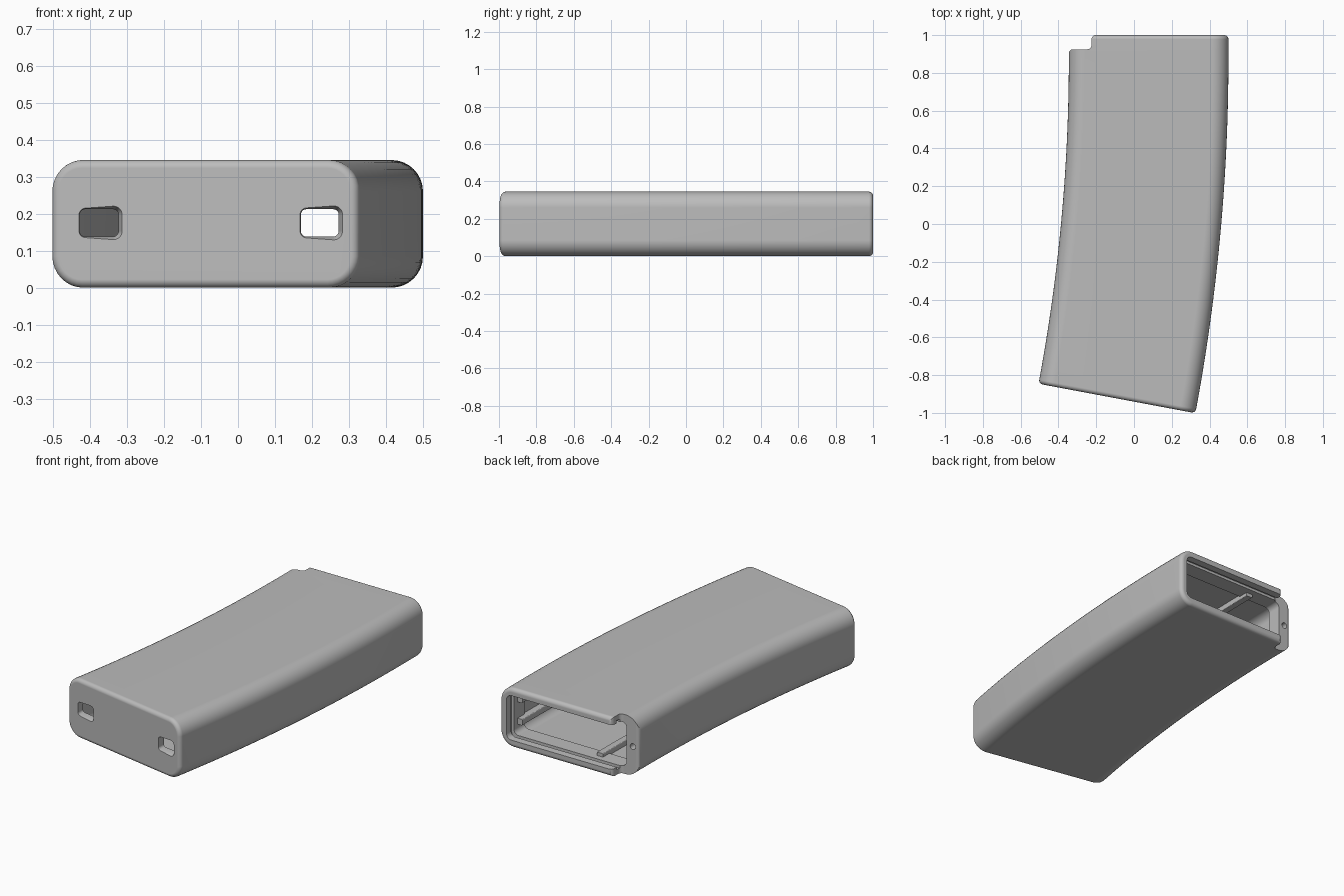
import bpy, bmesh, math
from mathutils import Vector

cube = bpy.data.objects.get("Cube")
if cube:
    bpy.data.objects.remove(cube, do_unlink=True)

grey = bpy.data.materials.new("plain grey")
grey.use_nodes = True
grey.diffuse_color = (0.5, 0.5, 0.5, 1)
grey.node_tree.nodes["Principled BSDF"].inputs["Base Color"].default_value = (0.5, 0.5, 0.5, 1)

# The body is straight above BEND_Y, then follows an arc around CENTRE_X
BEND_Y, CENTRE_X, MID_R = 0.88, -9.7, 9.7775
FRONT, BACK = -0.934, 1.0
LEFT, RIGHT, HEIGHT = 0.5, -0.345, 0.345


def bend(x, y):
    if y >= BEND_Y:
        return x, y
    a = (BEND_Y - y) / MID_R
    r = x - CENTRE_X
    return CENTRE_X + r * math.cos(a), BEND_Y - r * math.sin(a)


def arc(cx, cy, r, a0, a1, n=8):
    steps = [math.radians(a0 + (a1 - a0) * i / n) for i in range(n + 1)]
    return [(cx + r * math.cos(a), cy + r * math.sin(a)) for a in steps]


def rounded(x0, x1, z0, z1, r):
    return (arc(x1 - r, z1 - r, r, 0, 90) + arc(x0 + r, z1 - r, r, 90, 180)
            + arc(x0 + r, z0 + r, r, 180, 270) + arc(x1 - r, z0 + r, r, 270, 360))


def loft(name, loops):
    """Skin a list of equal point loops into a closed solid."""
    bm = bmesh.new()
    rings = [[bm.verts.new(p) for p in loop] for loop in loops]
    for a, b in zip(rings, rings[1:]):
        for i in range(len(a)):
            j = (i + 1) % len(a)
            bm.faces.new((a[i], a[j], b[j], b[i]))
    bm.faces.new(rings[0])
    bm.faces.new(rings[-1])
    bmesh.ops.recalc_face_normals(bm, faces=bm.faces)
    mesh = bpy.data.meshes.new(name)
    bm.to_mesh(mesh)
    bm.free()
    mesh.materials.append(grey)
    obj = bpy.data.objects.new(name, mesh)
    bpy.context.collection.objects.link(obj)
    return obj


def sweep(name, sections, bent=True):
    """Each section is y, x0, x1, z0, z1, corner radius."""
    loops = []
    for y, *rect in sections:
        pts = rounded(*rect)
        loops.append([Vector((*(bend(x, y) if bent else (x, y)), z)) for x, z in pts])
    return loft(name, loops)


def stations(y0, y1, n=30):
    return [y0 + (y1 - y0) * i / n for i in range(n + 1)]


def inset_rect(d, r):
    return RIGHT + d, LEFT - d, d, HEIGHT - d, r


# Outer body with softly rounded ends
EDGE = 0.022
turn = [math.radians(18 * i) for i in range(6)]
ends = [(EDGE * (1 - math.sin(t)), EDGE * (1 - math.cos(t))) for t in turn]
sections = [(FRONT + dy, *inset_rect(d, 0.085 - d)) for dy, d in reversed(ends)]
sections += [(y, *inset_rect(0, 0.085)) for y in stations(FRONT + EDGE, BACK - EDGE)[1:-1]]
sections += [(BACK - dy, *inset_rect(d, 0.085 - d)) for dy, d in ends]
body = sweep("curved_case", sections)

# Main cavity, mouth, and a shallow groove behind the lip
wall = 0.035
cutters = [sweep("cavity_cutter", [(y, *inset_rect(wall, 0.05)) for y in stations(FRONT + 0.045, 0.84)])]
cutters.append(sweep("mouth_cutter", [(y, RIGHT + 0.08, LEFT - 0.045, 0.045, HEIGHT - 0.045, 0.03)
                                      for y in (0.8, 0.975)]
                     + [(1.1, RIGHT + 0.08, LEFT - 0.036, 0.036, HEIGHT - 0.036, 0.035)]))
cutters.append(sweep("groove_cutter", [(y, RIGHT + 0.08, LEFT - 0.03, 0.03, HEIGHT - 0.03, 0.03)
                                       for y in (0.935, 0.96)]))

# Stepped notch on the right rear corner
step, f = 0.925, 0.022
outline = [(-0.5, 1.1), (-0.5, step - 0.03), (RIGHT, step - 0.03)]
outline += arc(RIGHT + f, step - f, f, 180, 90)
outline += arc(-0.225 - f, step + f, f, 270, 360)
outline += arc(-0.225 + f, BACK - f, f, 180, 90)
outline += [(-0.2, 1.1)]
cutters.append(loft("notch_cutter", [[(x, y, z) for x, y in outline] for z in (-0.1, 0.5)]))

# Small round hole in the notch face
cutters.append(sweep("pin_hole_cutter", [(y, -0.322, -0.288, 0.155, 0.189, 0.0169)
                                         for y in (0.84, 0.97)]))

# Two windows through the front wall, slightly flared at the outside
for x0, x1, side in ((-0.428, -0.323, "right"), (0.17, 0.272, "left")):
    face_y = bend((x0 + x1) / 2 + 0.15, FRONT)[1]
    rows = [(face_y - 0.03, 0.016), (face_y + 0.012, 0.0), (face_y + 0.13, 0.0)]
    cutters.append(sweep(side + "_window_cutter",
                         [(y, x0 - g, x1 + g, 0.138 - g, 0.212 + g, 0.015 + g) for y, g in rows], False))

for cutter in cutters:
    mod = body.modifiers.new(cutter.name, "BOOLEAN")
    mod.operation = "DIFFERENCE"
    mod.solver = "EXACT"
    mod.object = cutter
    cutter.hide_render = True
bpy.context.view_layer.update()
depsgraph = bpy.context.evaluated_depsgraph_get()
result = bpy.data.meshes.new_from_object(body.evaluated_get(depsgraph))
body.modifiers.clear()
body.data = result
for cutter in cutters:
    bpy.data.objects.remove(cutter, do_unlink=True)

# Guide ribs inside, mirrored between floor and ceiling
parts = [body]
for level in ("lower", "upper"):
    for kind, x0, x1, z0, z1 in (("side_rib", 0.425, 0.475, 0.09, 0.125),
                                 ("guide_rib", -0.095, -0.055, 0.025, 0.065)):
        if level == "upper":
            z0, z1 = HEIGHT - z1, HEIGHT - z0
        parts.append(sweep(level + "_" + kind,
                           [(y, x0, x1, z0, z1, 0.004) for y in stations(-0.9, 0.9)]))

# Smooth shading with crisp edges
bpy.ops.object.select_all(action="DESELECT")
for part in parts:
    part.select_set(True)
bpy.context.view_layer.objects.active = body
bpy.ops.object.shade_smooth_by_angle(angle=math.radians(35))
weighted = body.modifiers.new("even_shading", "WEIGHTED_NORMAL")
weighted.keep_sharp = True
